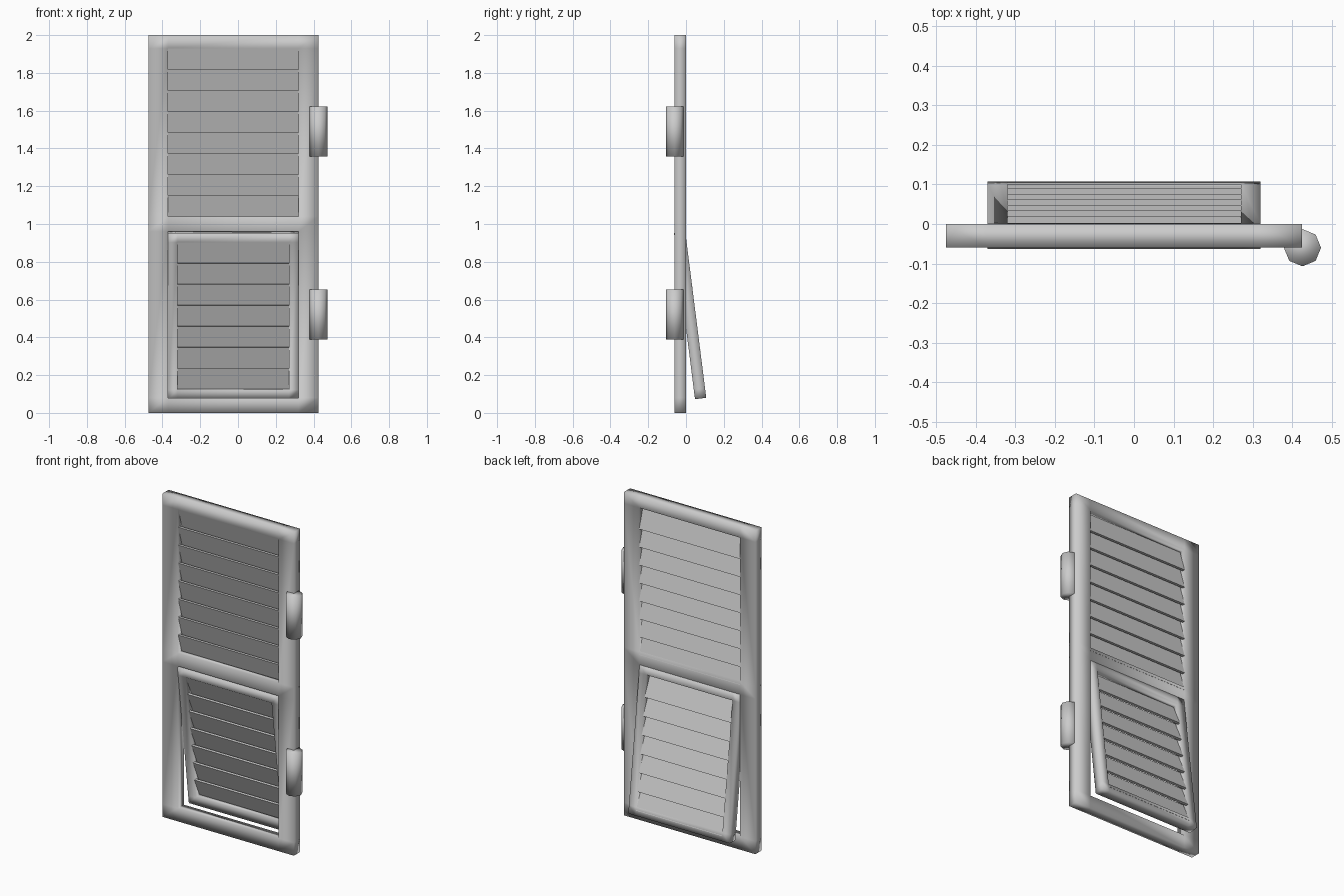
import bpy, bmesh, math
from mathutils import Matrix

cube = bpy.data.objects.get("Cube")
if cube:
    bpy.data.objects.remove(cube, do_unlink=True)

grey = bpy.data.materials.new("painted_grey")
grey.use_nodes = True
grey.diffuse_color = (0.6, 0.6, 0.6, 1)
grey.node_tree.nodes["Principled BSDF"].inputs["Base Color"].default_value = (0.6, 0.6, 0.6, 1)

DEPTH = 0.06
PITCH_OVERLAP = 0.02


def finish(name, bm, smooth, matrix=Matrix()):
    bmesh.ops.recalc_face_normals(bm, faces=bm.faces)
    for f in bm.faces:
        f.smooth = smooth
    mesh = bpy.data.meshes.new(name)
    bm.to_mesh(mesh)
    bm.free()
    mesh.materials.append(grey)
    obj = bpy.data.objects.new(name, mesh)
    obj.matrix_world = matrix
    bpy.context.collection.objects.link(obj)
    return obj


def frame(name, xs, zs, holes, matrix=Matrix()):
    """Softly shaded slab on a grid of cuts, with the hole cells left open."""
    bm = bmesh.new()
    grid = [[bm.verts.new((x, -DEPTH, z)) for z in zs] for x in xs]
    for i in range(len(xs) - 1):
        for j in range(len(zs) - 1):
            if (i, j) not in holes:
                bm.faces.new((grid[i][j], grid[i + 1][j],
                              grid[i + 1][j + 1], grid[i][j + 1]))
    result = bmesh.ops.extrude_face_region(bm, geom=bm.faces[:], use_keep_orig=True)
    verts = [v for v in result["geom"] if isinstance(v, bmesh.types.BMVert)]
    bmesh.ops.translate(bm, verts=verts, vec=(0, DEPTH, 0))
    return finish(name, bm, True, matrix)


def louvres(name, x0, x1, bottom, top, count, matrix=Matrix()):
    """Overlapping slats, each leaning with its top edge to the front."""
    pitch = (top - bottom) / count
    for k in range(count):
        high = top - k * pitch
        low = high - pitch - PITCH_OVERLAP
        bm = bmesh.new()
        profile = [(-0.056, high), (-0.039, high), (0.001, low), (-0.016, low)]
        face = bm.faces.new([bm.verts.new((x0, y, z)) for y, z in profile])
        result = bmesh.ops.extrude_face_region(bm, geom=[face], use_keep_orig=True)
        verts = [v for v in result["geom"] if isinstance(v, bmesh.types.BMVert)]
        bmesh.ops.translate(bm, verts=verts, vec=(x1 - x0, 0, 0))
        finish(f"{name}_{k + 1}", bm, False, matrix)


# Main shutter frame with upper and lower openings
frame("shutter_frame", [-0.475, -0.37, 0.32, 0.425],
      [0, 0.08, 0.96, 1.04, 1.93, 2], {(1, 1), (1, 3)})
louvres("upper_slat", -0.37, 0.32, 1.04, 1.93, 8)

# Lower flap, hinged at its top and swung out to the back
swing = Matrix.Translation((0, -0.004, 0.96)) @ Matrix.Rotation(math.radians(7.2), 4, "X")
frame("flap_frame", [-0.37, -0.32, 0.27, 0.32],
      [-0.887, -0.837, -0.05, 0], {(1, 1)}, swing)
louvres("flap_slat", -0.32, 0.27, -0.837, -0.05, 7, swing)

# Hinge barrels on the left edge
for name, z in (("lower_hinge", 0.52), ("upper_hinge", 1.49)):
    bm = bmesh.new()
    bmesh.ops.create_cone(bm, cap_ends=True, segments=8, radius1=0.047,
                          radius2=0.047, depth=0.264)
    finish(name, bm, True, Matrix.Translation((0.426, -0.06, z)))
